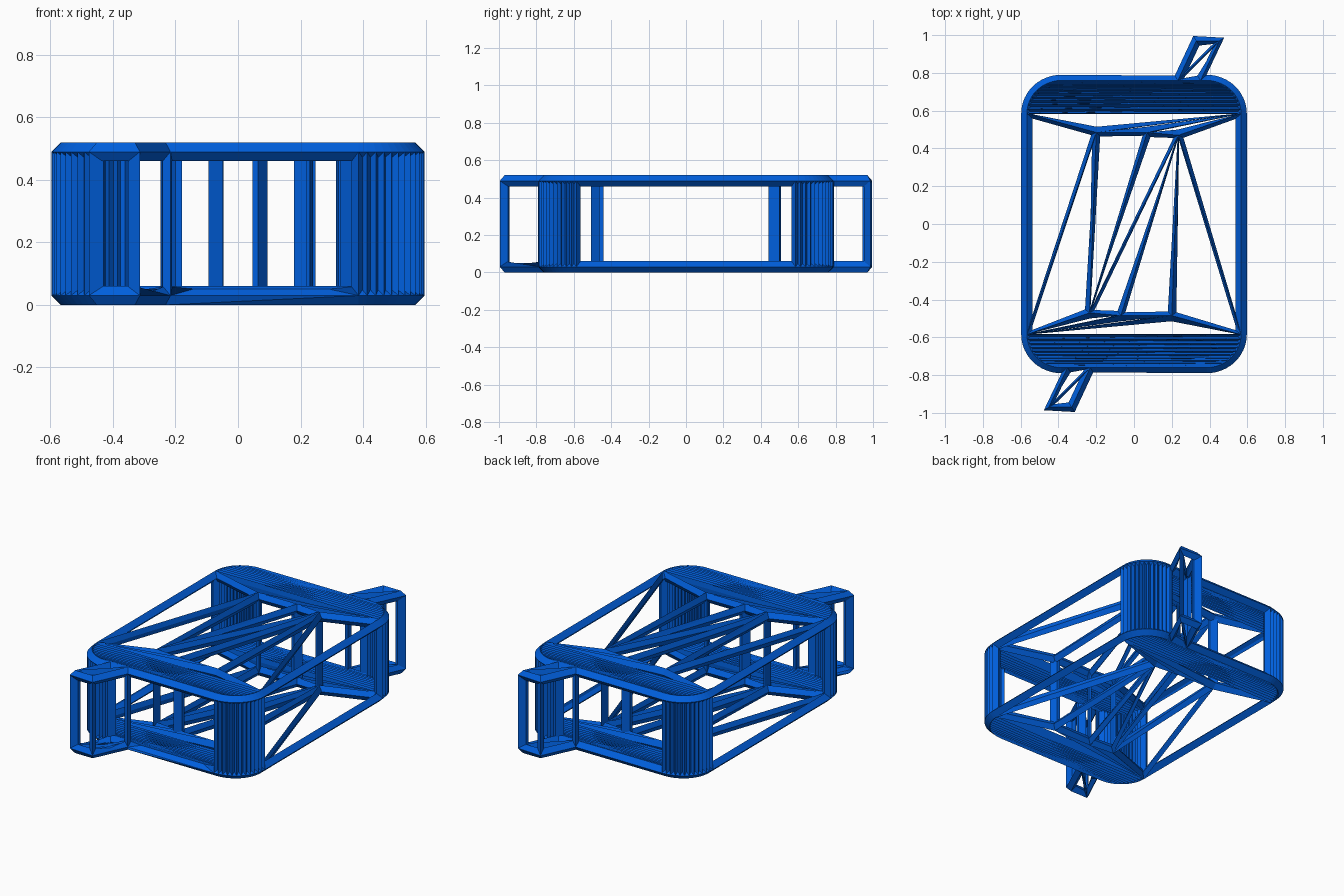
import bpy
from mathutils import Vector

if "Cube" in bpy.data.objects:
    bpy.data.objects.remove(bpy.data.objects["Cube"])

blue = bpy.data.materials.new("blue")
blue.diffuse_color = (0.0, 0.114, 0.72, 1)
blue.use_nodes = True
blue.node_tree.nodes["Principled BSDF"].inputs["Base Color"].default_value = blue.diffuse_color

K = 0.5523  # handle length of a quarter arc


def add_loop(curve, pts, arcs=()):
    """Closed bezier loop; arcs maps a point index to its corner, rounding the span to the next point."""
    sp = curve.splines.new('BEZIER')
    sp.bezier_points.add(len(pts) - 1)
    sp.use_cyclic_u = True
    for bp, p in zip(sp.bezier_points, pts):
        bp.co = (p[0], p[1], 0)
        bp.handle_left_type = bp.handle_right_type = 'VECTOR'
    for i, corner in dict(arcs).items():
        a, b = sp.bezier_points[i], sp.bezier_points[(i + 1) % len(pts)]
        c = Vector((*corner, 0))
        a.handle_right_type = b.handle_left_type = 'FREE'
        a.handle_right = a.co.lerp(c, K)
        b.handle_left = b.co.lerp(c, K)


def turned(pts):
    return [(-x, -y) for x, y in pts]


# Upper half of the rounded outline with its slanted tab; the lower half is turned 180 degrees
W, H = 0.567, 0.76
half = [(W, 0.585), (0.385, H), (0.352, H), (0.452, 0.97), (0.33, 0.97),
        (0.232, H), (-0.385, H), (-W, 0.585)]
n = len(half)
curve = bpy.data.curves.new("slashed_frame", 'CURVE')
curve.dimensions = '2D'
curve.fill_mode = 'BOTH'
curve.resolution_u = 12
curve.extrude = 0.23
add_loop(curve, half + turned(half),
         {0: (W, H), n - 2: (-W, H), n: (-W, -H), 2 * n - 2: (W, -H)})

# Two triangular openings either side of the slash
opening = [(-0.2, 0.485), (0.07, 0.485), (-0.235, -0.47)]
add_loop(curve, opening)
add_loop(curve, turned(opening))

# Solid slab turned into a lattice of struts
ob = bpy.data.objects.new("slashed_frame_lattice", curve)
bpy.context.collection.objects.link(ob)
ob.location.z = 0.26
bpy.context.view_layer.objects.active = ob
ob.select_set(True)
bpy.ops.object.convert(target='MESH')
ob = bpy.context.object
ob.data.materials.clear()
ob.data.materials.append(blue)
for p in ob.data.polygons:
    p.use_smooth = False
    p.material_index = 0
wire = ob.modifiers.new("struts", 'WIREFRAME')
wire.thickness = 0.06
wire.offset = 0
wire.use_boundary = True
wire.use_even_offset = False
wire.use_replace = True
